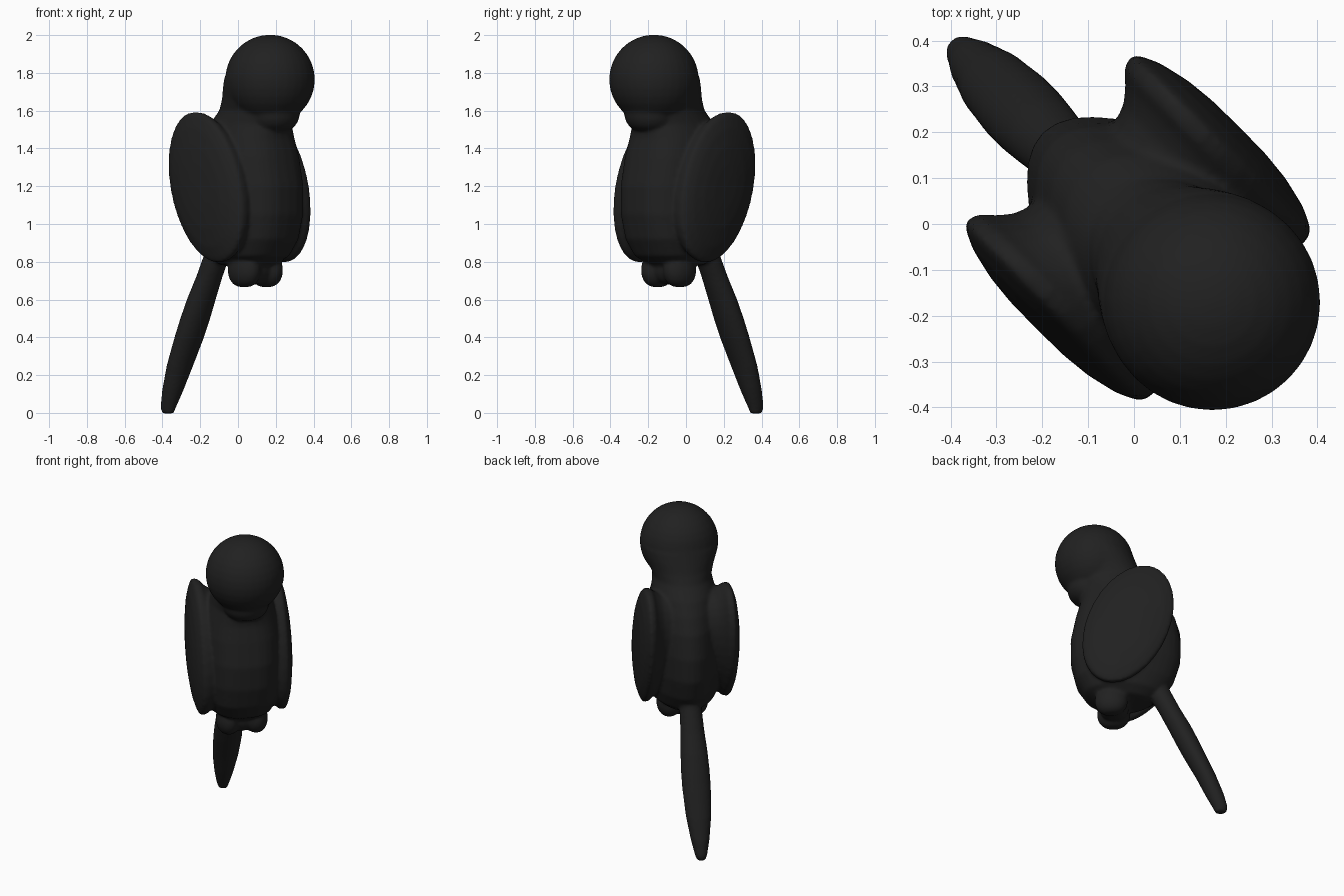
import bpy
import bmesh
import math
from mathutils import Vector

if "Cube" in bpy.data.objects:
    bpy.data.objects.remove(bpy.data.objects["Cube"])

# One flat charcoal colour
MAT = bpy.data.materials.new("charcoal")
MAT.diffuse_color = (0.015, 0.015, 0.015, 1)
MAT.use_nodes = True
MAT.node_tree.nodes["Principled BSDF"].inputs["Base Color"].default_value = MAT.diffuse_color
R = math.sqrt(0.5)
SEG = 32
parts = []


def place(f, s, z):
    """Forward / sideways / up -> world; the bird faces diagonally (+x, -y)."""
    return Vector(((f + s) * R, (s - f) * R, z))


def loft(name, rings):
    """Skin a list of closed point rings and cap both ends."""
    bm = bmesh.new()
    loops = [[bm.verts.new(place(*p)) for p in ring] for ring in rings]
    for a, b in zip(loops, loops[1:]):
        n = len(a)
        for i in range(n):
            j = (i + 1) % n
            bm.faces.new((a[i], a[j], b[j], b[i]))
    bm.faces.new(loops[0])
    bm.faces.new(loops[-1])
    bmesh.ops.recalc_face_normals(bm, faces=bm.faces)
    me = bpy.data.meshes.new(name)
    bm.to_mesh(me)
    bm.free()
    ob = bpy.data.objects.new(name, me)
    bpy.context.collection.objects.link(ob)
    me.materials.append(MAT)
    parts.append(ob)
    return ob


def ring(z, f, a, b, taper=0.0):
    """Horizontal oval: a along forward, b sideways; taper narrows the back
    and squares off the front."""
    pts = []
    for i in range(SEG):
        t = 2 * math.pi * i / SEG
        c, s = math.cos(t), math.sin(t)
        if c > 1e-6:
            e = 1 - taper
            c, s = c ** e, math.copysign(abs(s) ** e, s)
        else:
            s *= 1 + taper * c
        pts.append((f + a * c, b * s, z))
    return pts


def ellipsoid(name, f, s, z, a, b, c, power=1.0, steps=16):
    """Ellipsoid; power below 1 gives fuller, boxier flanks."""
    rings = []
    for k in range(steps + 1):
        t = math.pi * (0.01 + 0.98 * k / steps)
        r = math.sin(t) ** power
        rings.append([(p[0], p[1] + s, p[2])
                      for p in ring(z - c * math.cos(t), f, a * r, b * r)])
    return loft(name, rings)


# Plump torso running up into the neck and the back of the head
torso = [(0.77, 0.06, 0.05, 0.05, 0), (0.785, 0.06, 0.16, 0.13, 0.1),
         (0.83, 0.06, 0.235, 0.19, 0.2), (0.92, 0.055, 0.295, 0.22, 0.24),
         (1.05, 0.05, 0.33, 0.235, 0.24), (1.20, 0.05, 0.332, 0.235, 0.24),
         (1.35, 0.05, 0.302, 0.228, 0.24), (1.45, 0.06, 0.267, 0.212, 0.2),
         (1.53, 0.085, 0.24, 0.19, 0.1), (1.60, 0.145, 0.225, 0.176, 0),
         (1.66, 0.178, 0.225, 0.196, 0), (1.72, 0.212, 0.237, 0.223, 0),
         (1.77, 0.232, 0.239, 0.236, 0), (1.83, 0.235, 0.22, 0.21, 0)]
loft("torso_and_neck", [ring(*r) for r in torso])

# Round head and blunt beak
ellipsoid("head", 0.24, 0, 1.765, 0.238, 0.237, 0.237)
ellipsoid("beak", 0.265, 0, 1.59, 0.138, 0.142, 0.102, 0.6)

# Wings: tilted oval discs, domed outside, flaring out from thick roots.
# Each step: oval scale, sideways distance, forward shift
TILT = math.radians(20)
profile = [(0.02, 0.312, 0), (0.3, 0.311, 0), (0.55, 0.304, 0),
           (0.8, 0.288, 0), (0.95, 0.269, 0), (1.005, 0.256, 0),
           (0.995, 0.225, 0.006), (0.93, 0.20, 0.018), (0.88, 0.165, 0.032),
           (0.86, 0.12, 0.04), (0.80, 0.05, 0.04)]
for side, label in ((1, "left"), (-1, "right")):
    rings = []
    for scale, s, shift in profile:
        pts = []
        for i in range(SEG):
            t = 2 * math.pi * i / SEG
            u, v = 0.252 * scale * math.cos(t), 0.413 * scale * math.sin(t)
            pts.append((0.012 + shift + u * math.cos(TILT) - v * math.sin(TILT),
                        side * s,
                        1.195 + u * math.sin(TILT) + v * math.cos(TILT)))
        rings.append(pts)
    loft("wing_" + label, rings)
    # Stubby foot under the belly
    ellipsoid("foot_" + label, 0.13, side * 0.083, 0.755, 0.10, 0.074, 0.09, 0.75)

# Small bridge joining the feet to the belly
ellipsoid("foot_bridge", 0.12, 0, 0.765, 0.09, 0.10, 0.085, 0.7)

# Long flattened tail feather
tail = [(0.97, -0.10, 0.075, 0.068), (0.85, -0.15, 0.072, 0.066),
        (0.72, -0.215, 0.068, 0.072), (0.6, -0.275, 0.071, 0.082),
        (0.5, -0.32, 0.071, 0.087), (0.4, -0.365, 0.069, 0.087),
        (0.25, -0.435, 0.062, 0.078), (0.12, -0.488, 0.056, 0.058),
        (0.03, -0.522, 0.045, 0.038), (-0.003, -0.525, 0.034, 0.027)]
loft("tail", [ring(*r) for r in tail])

# Fuse everything into one softly blended skin
bpy.ops.object.select_all(action='DESELECT')
for ob in parts:
    ob.select_set(True)
bird = parts[0]
bpy.context.view_layer.objects.active = bird
bpy.ops.object.join()
bird.name = "bird_body"
fuse = bird.modifiers.new("fuse", 'REMESH')
fuse.mode = 'VOXEL'
fuse.voxel_size = 0.011
fuse.use_smooth_shade = True
soften = bird.modifiers.new("soften", 'SMOOTH')
soften.factor = 0.5
soften.iterations = 5
